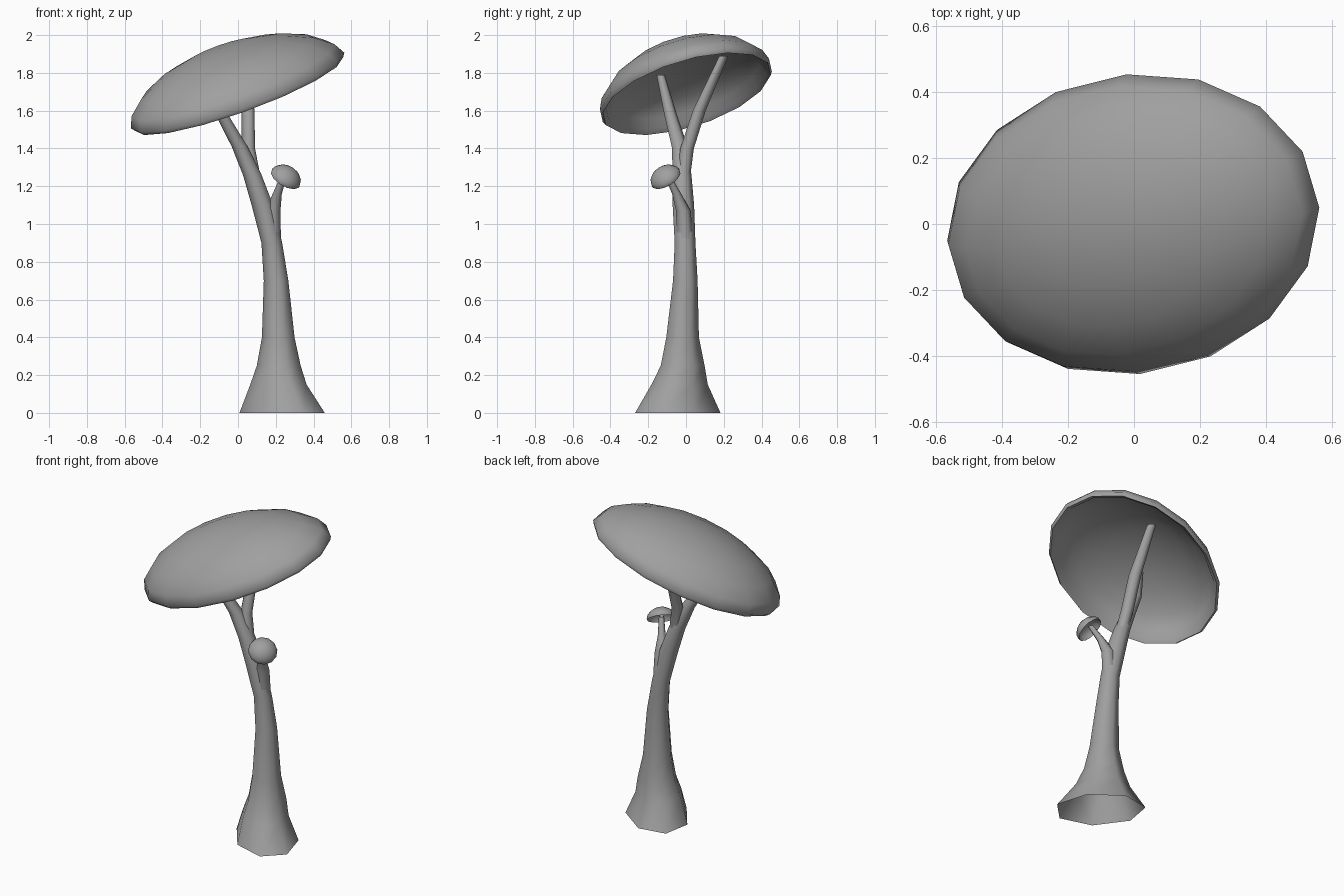
import bpy, bmesh, math
from mathutils import Vector

cube = bpy.data.objects.get("Cube")
if cube:
    bpy.data.objects.remove(cube)

grey = bpy.data.materials.new("plain_grey")
grey.use_nodes = True
grey.diffuse_color = (0.35, 0.35, 0.35, 1)
grey.node_tree.nodes["Principled BSDF"].inputs["Base Color"].default_value = (0.35, 0.35, 0.35, 1)


def loft(name, rings, angle):
    """Skin a list of equal rings; a ring of one point becomes a pole."""
    bm = bmesh.new()
    loops = [[bm.verts.new(p) for p in ring] for ring in rings]
    for a, b in zip(loops, loops[1:]):
        n = max(len(a), len(b))
        for i in range(n):
            j = (i + 1) % n
            if len(a) == 1:
                bm.faces.new((a[0], b[j], b[i]))
            elif len(b) == 1:
                bm.faces.new((a[i], a[j], b[0]))
            else:
                bm.faces.new((a[i], a[j], b[j], b[i]))
    bmesh.ops.recalc_face_normals(bm, faces=bm.faces)
    mesh = bpy.data.meshes.new(name)
    bm.to_mesh(mesh)
    bm.free()
    mesh.materials.append(grey)
    obj = bpy.data.objects.new(name, mesh)
    bpy.context.collection.objects.link(obj)
    bpy.ops.object.select_all(action='DESELECT')
    obj.select_set(True)
    bpy.context.view_layer.objects.active = obj
    bpy.ops.object.shade_smooth_by_angle(angle=math.radians(angle))
    return obj


def stem(name, path, sides=7):
    """Open tube through (x, y, z, width along x+y, width across it)."""
    u, v = Vector((1, 1, 0)).normalized(), Vector((-1, 1, 0)).normalized()
    turns = [math.tau * i / sides for i in range(sides)]
    rings = [[Vector((x, y, z)) - u * ru * math.sin(t) + v * rv * math.cos(t) for t in turns]
             for x, y, z, ru, rv in path]
    return loft(name, rings, 85)


def cap(name, centre, a, b, n, sides, lip, inner, steps=5):
    """Hollow dome on the ellipse a, b with its top at n."""
    centre, a, b, n = map(Vector, (centre, a, b, n))
    quarter = [math.pi / 2 * i / steps for i in range(steps + 1)]
    dome = [(math.sin(t), max(math.cos(t), 0) ** 1.2) for t in quarter]
    profile = [(r, lip + (1 - lip) * h) for r, h in dome]
    profile.append((0.975, -0.02))
    profile += [(0.93 * r, lip + inner * h) for r, h in reversed(dome)]
    rings = []
    for r, h in profile:
        turns = [math.tau * i / sides for i in range(sides)] if r > 0.001 else [0]
        rings.append([centre + (a * math.cos(t) + b * math.sin(t)) * r + n * h for t in turns])
    return loft(name, rings, 60)


# Flared trunk, elongated at the open foot, running into the first branch
stem("trunk", [
    (0.23, -0.04, 0, 0.187, 0.27), (0.215, -0.035, 0.15, 0.14, 0.165),
    (0.218, -0.02, 0.25, 0.117, 0.122), (0.215, -0.02, 0.4, 0.088, 0.09),
    (0.203, -0.005, 0.7, 0.066, 0.068), (0.18, -0.006, 0.9, 0.055, 0.058),
    (0.13, -0.015, 1.1, 0.057, 0.06), (0.077, -0.022, 1.26, 0.052, 0.05),
    (0.01, -0.035, 1.41, 0.045, 0.042), (-0.08, -0.08, 1.57, 0.035, 0.035),
    (-0.155, -0.135, 1.79, 0.023, 0.023)])

# Second branch under the large cap
stem("upper_branch", [
    (0.095, -0.02, 1.2, 0.036, 0.036), (0.055, 0.005, 1.4, 0.036, 0.038),
    (0.053, 0.07, 1.6, 0.032, 0.038), (0.035, 0.2, 1.89, 0.023, 0.026)])

# Side shoot carrying the small cap
stem("side_shoot", [
    (0.185, -0.005, 0.9, 0.045, 0.045), (0.187, -0.015, 1.07, 0.04, 0.04),
    (0.208, -0.05, 1.16, 0.024, 0.026), (0.245, -0.1, 1.26, 0.016, 0.018)])

# Large tilted cap
cap("large_cap", (0.004, 0.003, 1.693), (0.565, 0.05, 0.2), (-0.02, 0.455, 0.1),
    (-0.105, -0.06, 0.235), 16, 0.06, 0.8)

# Small cap facing the front left
normal = Vector((0.6, -0.6, 1)).normalized()
across = Vector((1, 1, 0)).normalized()
cap("small_cap", (0.25, -0.105, 1.24), across * 0.087, normal.cross(across) * 0.087,
    normal * 0.068, 12, 0.1, 0.65, 4)
